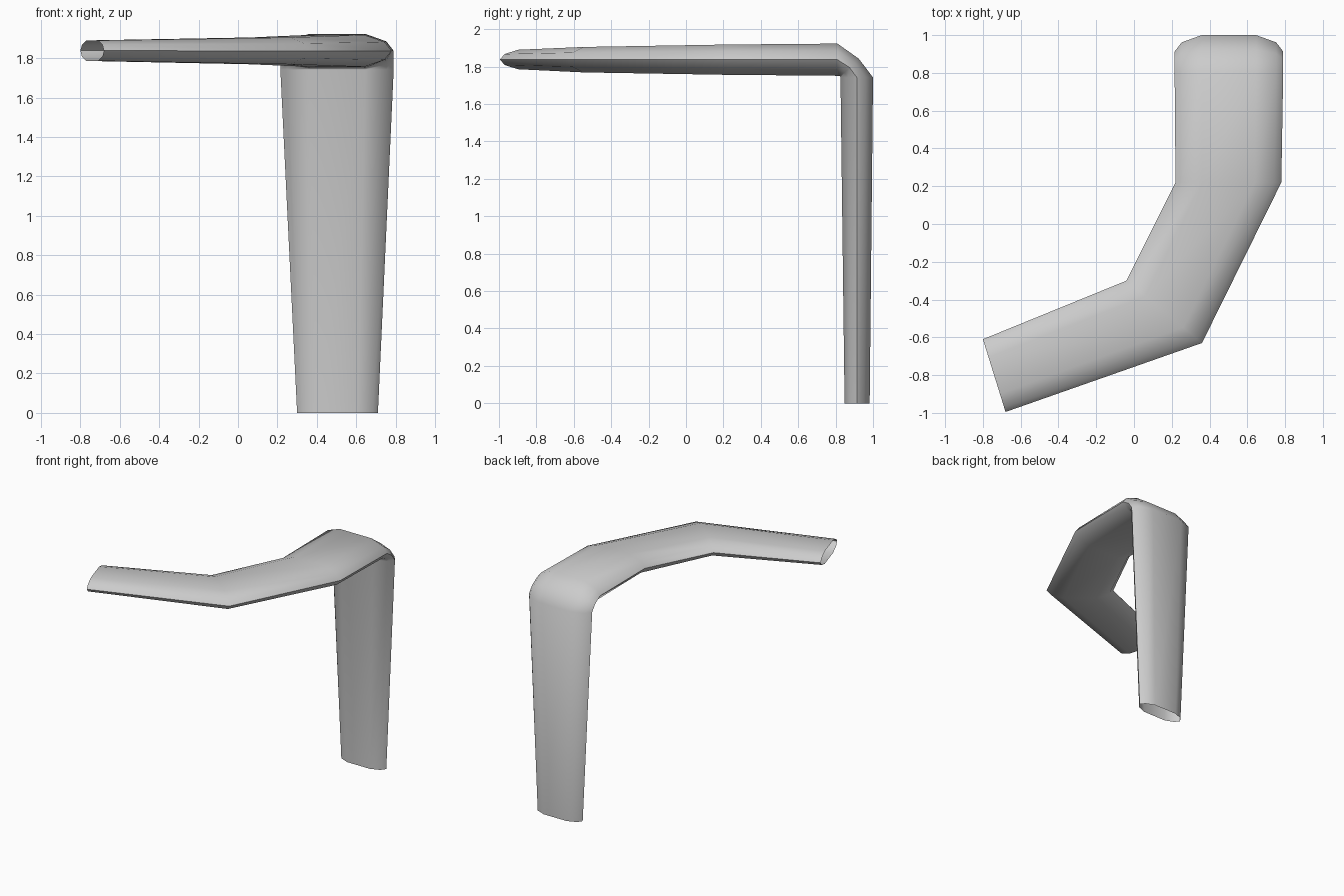
import bpy, bmesh, math
from mathutils import Vector

if "Cube" in bpy.data.objects:
    bpy.data.objects.remove(bpy.data.objects["Cube"])

# Flattened ten-sided cross-section: (across width, across thickness)
half = [(1, 0), (0.87, 0.56), (0.5, 1), (-0.5, 1), (-0.87, 0.56)]
profile = half + [(-a, -b) for a, b in half]

# Stations along the band: left edge, right edge, half-thickness vector
stations = [
    ((0.30, 0.915, 0), (0.71, 0.915, 0), (0, 0.067, 0)),                     # leg foot
    ((0.215, 0.913, 1.742), (0.79, 0.913, 1.742), (0, 0.087, 0)),            # leg top
    ((0.215, 0.875, 1.795), (0.79, 0.875, 1.795), (0, 0.049, 0.047)),        # bend
    ((0.215, 0.81, 1.837), (0.79, 0.81, 1.837), (0, 0, 0.086)),              # arm start
    ((0.22, 0.22, 1.837), (0.78, 0.22, 1.837), (0, 0, 0.081)),
    ((-0.04, -0.30, 1.837), (0.36, -0.63, 1.837), (0, 0, 0.068)),
    ((-0.80, -0.61, 1.838), (-0.68, -0.995, 1.838), (0, 0, 0.052)),          # open tip
]

bm = bmesh.new()
rings = []
for left, right, thick in stations:
    l, r, t = Vector(left), Vector(right), Vector(thick)
    rings.append([bm.verts.new((l + r) / 2 + (r - l) / 2 * a + t * b) for a, b in profile])

# Skin between neighbouring rings, both ends left open
n = len(profile)
for lower, upper in zip(rings, rings[1:]):
    for i in range(n):
        j = (i + 1) % n
        bm.faces.new((lower[i], lower[j], upper[j], upper[i]))
bm.normal_update()

mesh = bpy.data.meshes.new("bent_tube")
bm.to_mesh(mesh)
bm.free()
tube = bpy.data.objects.new("bent_tube", mesh)
bpy.context.collection.objects.link(tube)

bpy.context.view_layer.objects.active = tube
tube.select_set(True)
bpy.ops.object.shade_smooth_by_angle(angle=math.radians(50))
